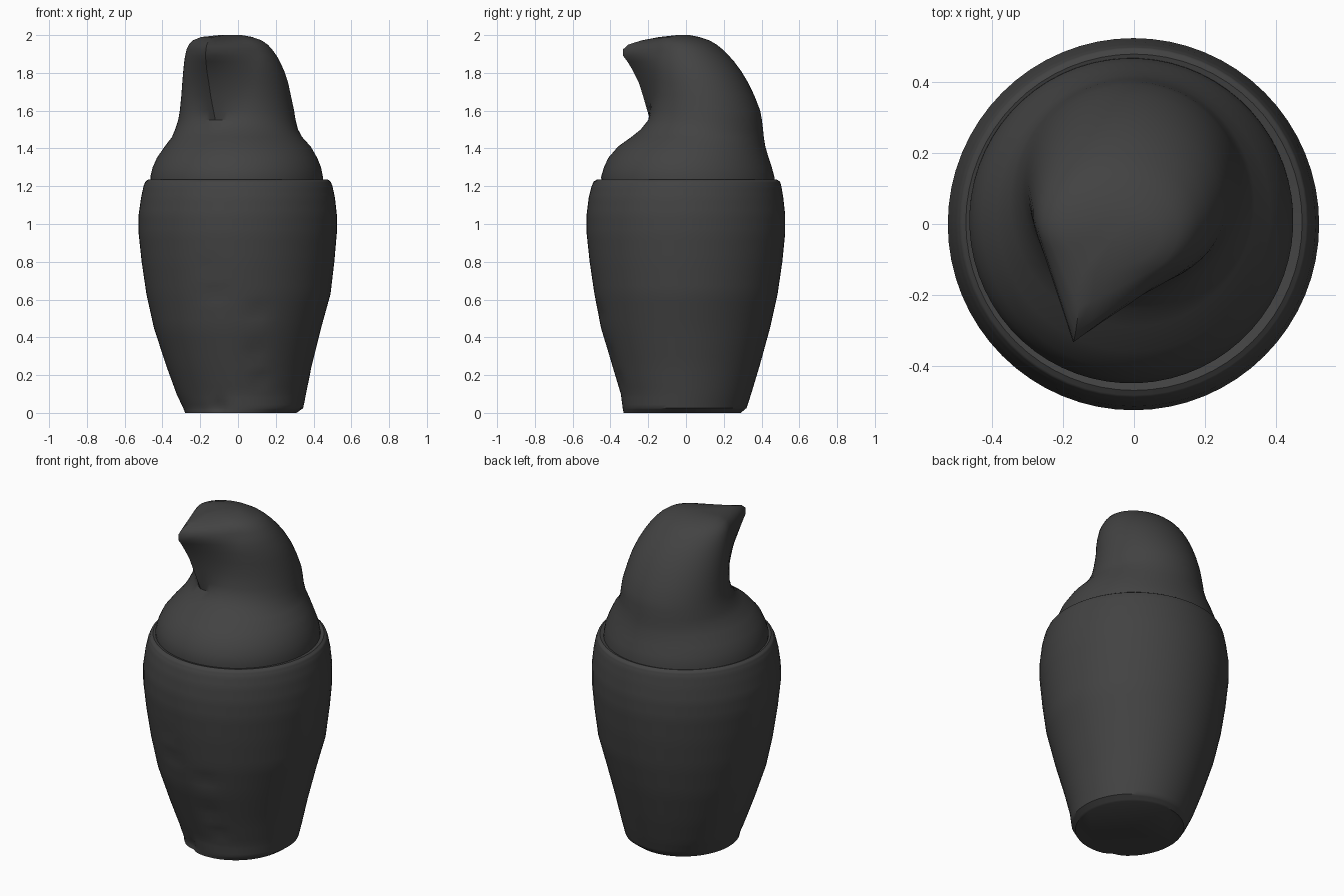
import bpy, bmesh, math

SEG = 64

stone = bpy.data.materials.new("dark grey stone")
stone.diffuse_color = (0.055, 0.055, 0.055, 1)


def section(z, x0, x1, y0, y1, tip):
    """Ellipse filling the given bounds, drawn out to a point at tip (if it lies outside)."""
    cx, cy, rx, ry = (x0 + x1) / 2, (y0 + y1) / 2, (x1 - x0) / 2, (y1 - y0) / 2
    u, v, reach, start = 0, 0, 0, 0
    if tip:
        u, v = (tip[0] - cx) / rx, (tip[1] - cy) / ry
        reach, start = math.hypot(u, v), math.atan2(v, u)
    half = math.acos(1 / reach) if reach > 1 else 0
    pts = []
    for i in range(SEG):
        a = 2 * math.pi * i / SEG
        off = min(a, 2 * math.pi - a)
        r = 1 / math.cos(max(0, half - off))
        pts.append((cx + rx * r * math.cos(start + a),
                    cy + ry * r * math.sin(start + a), z))
    return pts


def loft(name, rows, steps=1, dents=()):
    """Skin closed sections, with extra rings between rows and shallow front dents."""
    bm = bmesh.new()
    secs = [section(*r) for r in rows]
    rings = [secs[0]]
    for a, b in zip(secs, secs[1:]):
        for s in range(1, steps + 1):
            t = s / steps
            rings.append([tuple(p + (q - p) * t for p, q in zip(u, v)) for u, v in zip(a, b)])
    loops = [[bm.verts.new(p) for p in ring] for ring in rings]
    for a, b in zip(loops, loops[1:]):
        for i in range(SEG):
            j = (i + 1) % SEG
            bm.faces.new((a[i], a[j], b[j], b[i]))
    bm.faces.new(loops[0][::-1])
    bm.faces.new(loops[-1])
    for v in bm.verts:
        for dx, dz, w, h, depth in dents:
            if v.co.y < 0:
                d = ((v.co.x - dx) / w) ** 2 + ((v.co.z - dz) / h) ** 2
                v.co.y += depth * math.exp(-d)
    bmesh.ops.recalc_face_normals(bm, faces=bm.faces)
    mesh = bpy.data.meshes.new(name)
    bm.to_mesh(mesh)
    bm.free()
    mesh.materials.append(stone)
    ob = bpy.data.objects.new(name, mesh)
    bpy.context.collection.objects.link(ob)
    return ob


# Jar body: z, x min, x max, y min, y max, point
jar = loft("jar_body", [
    (0.00, -0.28, 0.31, -0.33, 0.29, None),
    (0.025, -0.29, 0.345, -0.335, 0.32, None),
    (0.10, -0.325, 0.36, -0.345, 0.345, None),
    (0.25, -0.38, 0.39, -0.39, 0.39, None),
    (0.45, -0.445, 0.44, -0.45, 0.445, None),
    (0.63, -0.485, 0.49, -0.485, 0.485, None),
    (0.80, -0.51, 0.51, -0.51, 0.51, None),
    (0.95, -0.526, 0.523, -0.526, 0.525, None),
    (1.05, -0.526, 0.523, -0.526, 0.525, None),
    (1.14, -0.513, 0.513, -0.515, 0.515, None),
    (1.20, -0.50, 0.50, -0.50, 0.505, None),
    (1.225, -0.49, 0.49, -0.488, 0.497, None),
    (1.236, -0.475, 0.475, -0.47, 0.48, None),
    (1.225, -0.44, 0.43, -0.43, 0.44, None),
], 4, [(-0.12, 0.62, 0.07, 0.02, 0.012), (0.10, 0.53, 0.05, 0.03, 0.012),
       (0.09, 0.32, 0.05, 0.04, 0.012), (-0.16, 0.78, 0.04, 0.03, 0.007),
       (0.12, 0.18, 0.04, 0.03, 0.010), (-0.10, 0.03, 0.03, 0.05, 0.020)])

# Lid: domed shoulders narrowing to a bird head whose beak turns to front left
lid = loft("bird_head_lid", [
    (1.20, -0.465, 0.45, -0.445, 0.47, (-0.10, -0.25)),
    (1.25, -0.465, 0.45, -0.45, 0.468, (-0.10, -0.25)),
    (1.30, -0.452, 0.44, -0.435, 0.455, (-0.10, -0.25)),
    (1.35, -0.43, 0.42, -0.412, 0.438, (-0.10, -0.25)),
    (1.41, -0.388, 0.385, -0.36, 0.42, (-0.10, -0.22)),
    (1.46, -0.35, 0.34, -0.29, 0.412, (-0.10, -0.18)),
    (1.50, -0.333, 0.318, -0.24, 0.408, (-0.10, -0.15)),
    (1.55, -0.317, 0.305, -0.20, 0.402, (-0.12, -0.19)),
    (1.60, -0.308, 0.297, -0.185, 0.393, (-0.13, -0.205)),
    (1.68, -0.30, 0.28, -0.175, 0.362, (-0.145, -0.228)),
    (1.75, -0.295, 0.265, -0.18, 0.328, (-0.155, -0.25)),
    (1.81, -0.29, 0.245, -0.185, 0.292, (-0.165, -0.28)),
    (1.86, -0.285, 0.222, -0.19, 0.255, (-0.17, -0.31)),
    (1.89, -0.28, 0.205, -0.185, 0.228, (-0.172, -0.333)),
    (1.925, -0.272, 0.18, -0.18, 0.193, (-0.17, -0.333)),
    (1.95, -0.26, 0.157, -0.175, 0.162, (-0.165, -0.305)),
    (1.972, -0.24, 0.125, -0.16, 0.125, (-0.155, -0.235)),
    (1.99, -0.195, 0.075, -0.12, 0.07, (-0.13, -0.14)),
    (2.00, -0.10, 0.02, -0.05, 0.02, (-0.06, -0.04)),
])

# Smooth stone with a crisp rim, base and beak
for ob in (jar, lid):
    ob.select_set(True)
bpy.context.view_layer.objects.active = jar
bpy.ops.object.shade_smooth_by_angle(angle=math.radians(40))
